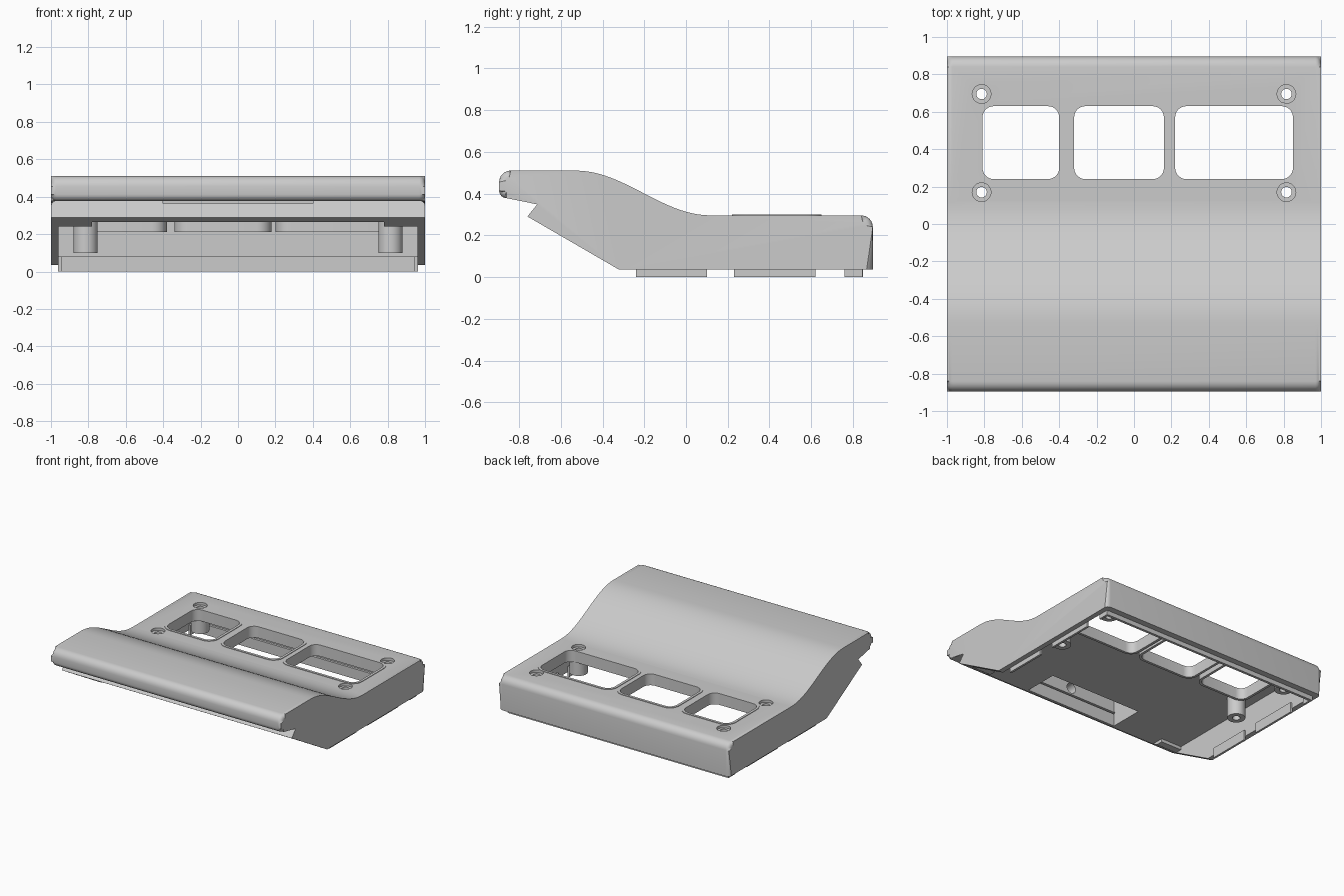
import bpy, bmesh
from math import sin, cos, pi, radians
from mathutils import Matrix

old = bpy.data.objects.get("Cube")
if old:
    bpy.data.objects.remove(old, do_unlink=True)

grey = bpy.data.materials.new("light grey plastic")
grey.use_nodes = True
grey.diffuse_color = (0.6, 0.6, 0.6, 1)
grey.node_tree.nodes["Principled BSDF"].inputs["Base Color"].default_value = (0.6, 0.6, 0.6, 1)


def finish(bm, name):
    bmesh.ops.recalc_face_normals(bm, faces=bm.faces)
    mesh = bpy.data.meshes.new(name)
    bm.to_mesh(mesh)
    bm.free()
    mesh.materials.append(grey)
    obj = bpy.data.objects.new(name, mesh)
    bpy.context.collection.objects.link(obj)
    return obj


def prism(bm, loop, shift):
    """Close two copies of a loop of 3D points into a solid; returns both rings."""
    a = [bm.verts.new(p) for p in loop]
    b = [bm.verts.new([c + s for c, s in zip(p, shift)]) for p in loop]
    bm.faces.new(a)
    bm.faces.new(b[::-1])
    for i in range(len(a)):
        j = (i + 1) % len(a)
        bm.faces.new((a[i], b[i], b[j], a[j]))
    return a, b


def block(name, x0, x1, y0, y1, z0, z1):
    bm = bmesh.new()
    prism(bm, [(x0, y0, z0), (x1, y0, z0), (x1, y1, z0), (x0, y1, z0)], (0, 0, z1 - z0))
    return finish(bm, name)


def arc(cy, cz, r, start, end, n=6):
    return [(cy + r * cos(radians(start + (end - start) * i / n)),
             cz + r * sin(radians(start + (end - start) * i / n))) for i in range(n + 1)]


def rounded(x0, x1, y0, y1, r, n=7):
    pts = []
    for k, (cx, cy) in enumerate([(x1 - r, y1 - r), (x0 + r, y1 - r), (x0 + r, y0 + r), (x1 - r, y0 + r)]):
        pts += arc(cx, cy, r, 90 * k, 90 * k + 90, n)
    return pts


def disc(cx, cy, r):
    return [(cx + r * cos(pi * i / 16), cy + r * sin(pi * i / 16)) for i in range(32)]


def plug(name, outline, z0, z1):
    bm = bmesh.new()
    prism(bm, [(x, y, z0) for x, y in outline], (0, 0, z1 - z0))
    return finish(bm, name)


def tube(name, outer, inner, z0, z1):
    bm = bmesh.new()
    rings = [[bm.verts.new((x, y, z)) for x, y in o]
             for o, z in ((outer, z0), (outer, z1), (inner, z1), (inner, z0))]
    n = len(outer)
    for k in range(4):
        p, q = rings[k], rings[(k + 1) % 4]
        for i in range(n):
            j = (i + 1) % n
            bm.faces.new((p[i], p[j], q[j], q[i]))
    return finish(bm, name)


def activate(obj):
    bpy.ops.object.select_all(action='DESELECT')
    obj.select_set(True)
    bpy.context.view_layer.objects.active = obj


def cut(obj, cutter):
    activate(obj)
    mod = obj.modifiers.new("cut", 'BOOLEAN')
    mod.operation = 'DIFFERENCE'
    mod.solver = 'EXACT'
    mod.object = cutter
    bpy.ops.object.modifier_apply(modifier=mod.name)
    bpy.data.objects.remove(cutter, do_unlink=True)


# Housing: side profile with an overhanging front lip, S-curve and rounded back
TOP, DECK, FRONT, BACK = 0.51, 0.295, -0.895, 0.895
profile = [(-0.688, 0.378)]
profile += arc(FRONT + 0.035, 0.413, 0.035, 270, 180)
profile += arc(FRONT + 0.055, TOP - 0.055, 0.055, 180, 90)
for i in range(19):
    t = i / 18
    profile.append((-0.53 + 0.65 * t, DECK + (TOP - DECK) * (1 + cos(pi * t)) / 2))
profile += arc(BACK - 0.055, DECK - 0.055, 0.055, 90, 0)
profile += [(BACK, 0.035), (-0.32, 0.035), (-0.76, 0.29)]

bm = bmesh.new()
left, right = prism(bm, [(-1, y, z) for y, z in profile], (2, 0, 0))
soft = [bm.edges.get((ring[i], ring[i + 1])) for ring in (left, right) for i in range(len(profile) - 3)]
bmesh.ops.bevel(bm, geom=soft, offset=0.03, segments=4, profile=0.5, affect='EDGES')
housing = finish(bm, "housing")

# Hollow underside, pocket in the raised part, and its blind round hole
CEIL = 0.265
cut(housing, block("cavity_cutter", -0.96, 0.96, -1.2, 0.845, -0.2, CEIL))
cut(housing, block("pocket_cutter", -0.4, 0.4, -0.70, -0.43, 0.2, 0.47))
bm = bmesh.new()
bmesh.ops.create_cone(bm, cap_ends=True, segments=24, radius1=0.04, radius2=0.04, depth=0.12,
                      matrix=Matrix.Translation((0, -0.74, 0.43)) @ Matrix.Rotation(pi / 2, 4, 'X'))
cut(housing, finish(bm, "hole_cutter"))

# Three rounded openings with raised rims
parts = [housing]
for side, x0, x1 in (("right", -0.81, -0.40), ("middle", -0.32, 0.16), ("left", 0.22, 0.85)):
    def outline(g):
        return rounded(x0 - g, x1 + g, 0.24 - g, 0.63 + g, 0.06 + g)
    cut(housing, plug("opening_cutter", outline(0.01), 0.2, 0.4))
    parts.append(tube(side + "_opening_rim", outline(0.02), outline(0), 0.21, DECK + 0.004))

# Screw posts with recessed heads
for side, sx in (("left", 1), ("right", -1)):
    for end, y in (("back", 0.695), ("front", 0.17)):
        x = sx * 0.815
        cut(housing, plug("screw_cutter", disc(x, y, 0.05), 0.2, 0.4))
        parts.append(tube(f"{end}_{side}_screw_post", disc(x, y, 0.065), disc(x, y, 0.028), 0.1, 0.275))

    # Locating tabs inside the side walls
    for k, (y0, y1) in enumerate(((-0.24, 0.10), (0.23, 0.62), (0.76, 0.845))):
        parts.append(block(f"{side}_tab_{k + 1}", *sorted((sx * 0.945, sx * 0.962)), y0, y1, 0, 0.08))

    # Gussets where the sloped opening meets the ceiling
    bm = bmesh.new()
    gusset = [(-0.725, 0.27), (-0.674, 0.24), (-0.62, 0.24), (-0.62, 0.27)]
    prism(bm, [(sx * 0.78, y, z) for y, z in gusset], (sx * 0.185, 0, 0))
    parts.append(finish(bm, side + "_gusset"))

parts.append(block("back_tab", -0.95, 0.95, 0.827, 0.847, 0, 0.08))

for part in parts:
    activate(part)
    bpy.ops.object.shade_smooth_by_angle(angle=radians(30))
